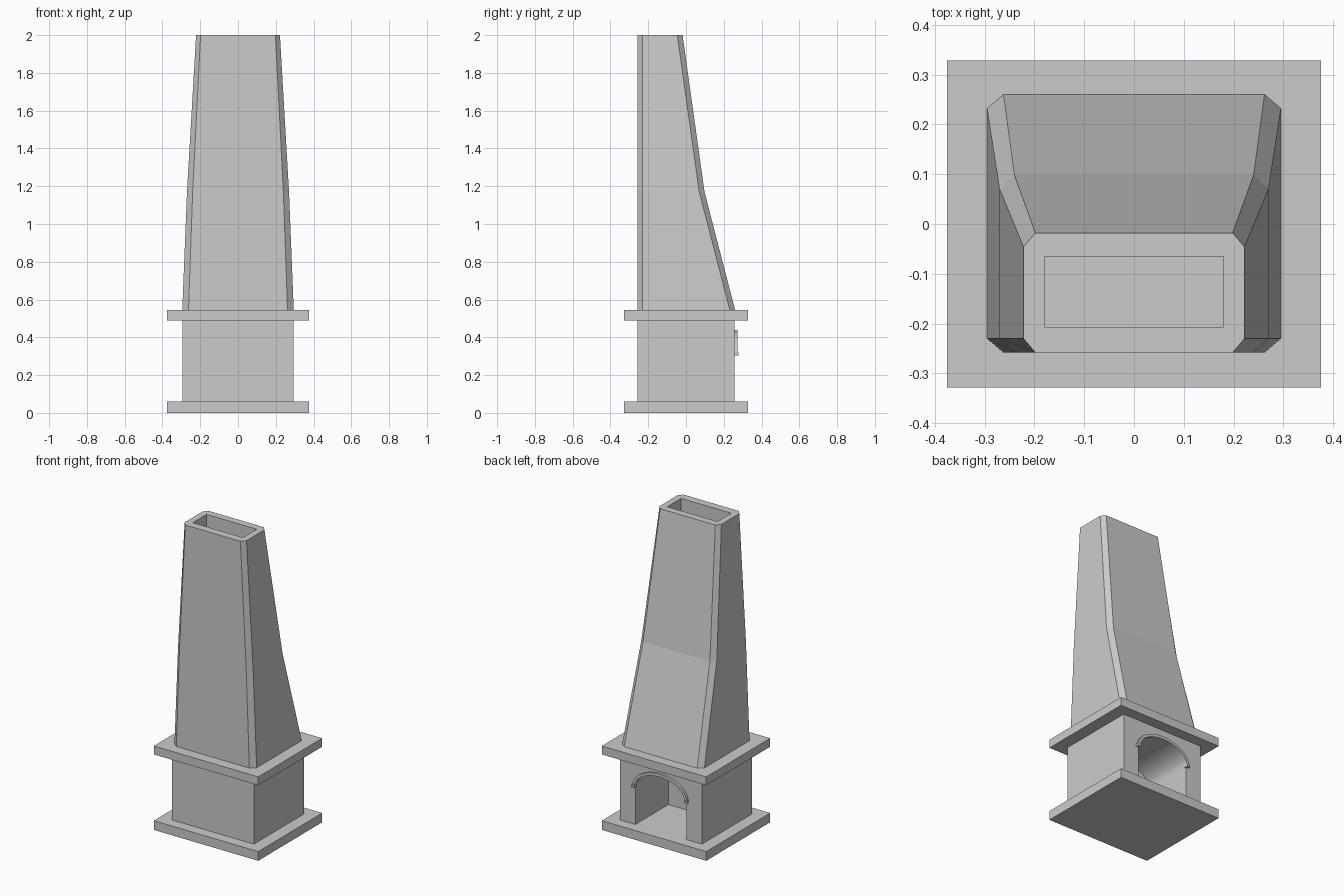
import bpy, bmesh, math

if "Cube" in bpy.data.objects:
    bpy.data.objects.remove(bpy.data.objects["Cube"])


def finish(name, bm):
    bmesh.ops.recalc_face_normals(bm, faces=bm.faces)
    mesh = bpy.data.meshes.new(name)
    bm.to_mesh(mesh)
    bm.free()
    ob = bpy.data.objects.new(name, mesh)
    bpy.context.collection.objects.link(ob)
    return ob


def loft(name, rings):
    """Skin a solid through rings of equal point count, capped at both ends."""
    bm = bmesh.new()
    loops = [[bm.verts.new(p) for p in ring] for ring in rings]
    n = len(loops[0])
    for a, b in zip(loops, loops[1:]):
        for i in range(n):
            j = (i + 1) % n
            bm.faces.new((a[i], a[j], b[j], b[i]))
    bm.faces.new(loops[0])
    bm.faces.new(loops[-1])
    return finish(name, bm)


def box(name, x0, x1, y0, y1, z0, z1):
    rect = [(x0, y0), (x1, y0), (x1, y1), (x0, y1)]
    return loft(name, [[(x, y, z) for x, y in rect] for z in (z0, z1)])


def extrude_y(name, outline, y0, y1):
    return loft(name, [[(x, y, z) for x, z in outline] for y in (y0, y1)])


def carve(ob, cutter):
    mod = ob.modifiers.new("opening", 'BOOLEAN')
    mod.operation = 'DIFFERENCE'
    mod.solver = 'EXACT'
    mod.object = cutter
    bpy.context.view_layer.objects.active = ob
    bpy.ops.object.modifier_apply(modifier=mod.name)
    bpy.data.objects.remove(cutter)


def arc(rx, rz, spring=0.31, steps=18):
    return [(rx * math.cos(math.pi * i / steps), spring + rz * math.sin(math.pi * i / steps))
            for i in range(steps + 1)]


def smooth(ob):
    bpy.ops.object.select_all(action='DESELECT')
    ob.select_set(True)
    bpy.context.view_layer.objects.active = ob
    bpy.ops.object.shade_smooth_by_angle(angle=math.radians(30))


# Hearth slab and mantel slab
box("hearth_slab", -0.375, 0.375, -0.328, 0.328, 0, 0.06)
box("mantel_slab", -0.375, 0.375, -0.328, 0.328, 0.49, 0.545)

# Firebox with arched opening on the +y side
firebox = box("firebox", -0.295, 0.295, -0.258, 0.258, 0.06, 0.49)
opening = [(-0.183, 0.02), (0.183, 0.02)] + arc(0.183, 0.115)
carve(firebox, extrude_y("opening_cutter", opening, -0.08, 0.35))
smooth(firebox)

# Arch moulding with small stops at its ends
trim = extrude_y("arch_trim", arc(0.197, 0.13) + arc(0.18, 0.112)[::-1], 0.25, 0.272)
smooth(trim)
for side, x in (("left", -0.189), ("right", 0.189)):
    box("arch_stop_" + side, x - 0.011, x + 0.011, 0.25, 0.277, 0.305, 0.32)


# Tapered hood: chamfered rectangle sections
def section(z, x, xc, y):
    half = [(xc, -0.258), (x, -0.23), (x, y - 0.028), (xc, y)]
    return [(px, py, z) for px, py in half] + [(-px, py, z) for px, py in half[::-1]]


hood = loft("chimney_hood", [section(0.545, 0.295, 0.262, 0.26),
                             section(1.17, 0.27, 0.24, 0.098),
                             section(2.0, 0.222, 0.198, -0.018)])
# Flue recess in the top
carve(hood, box("flue_cutter", -0.18, 0.18, -0.207, -0.065, 1.7, 2.1))
